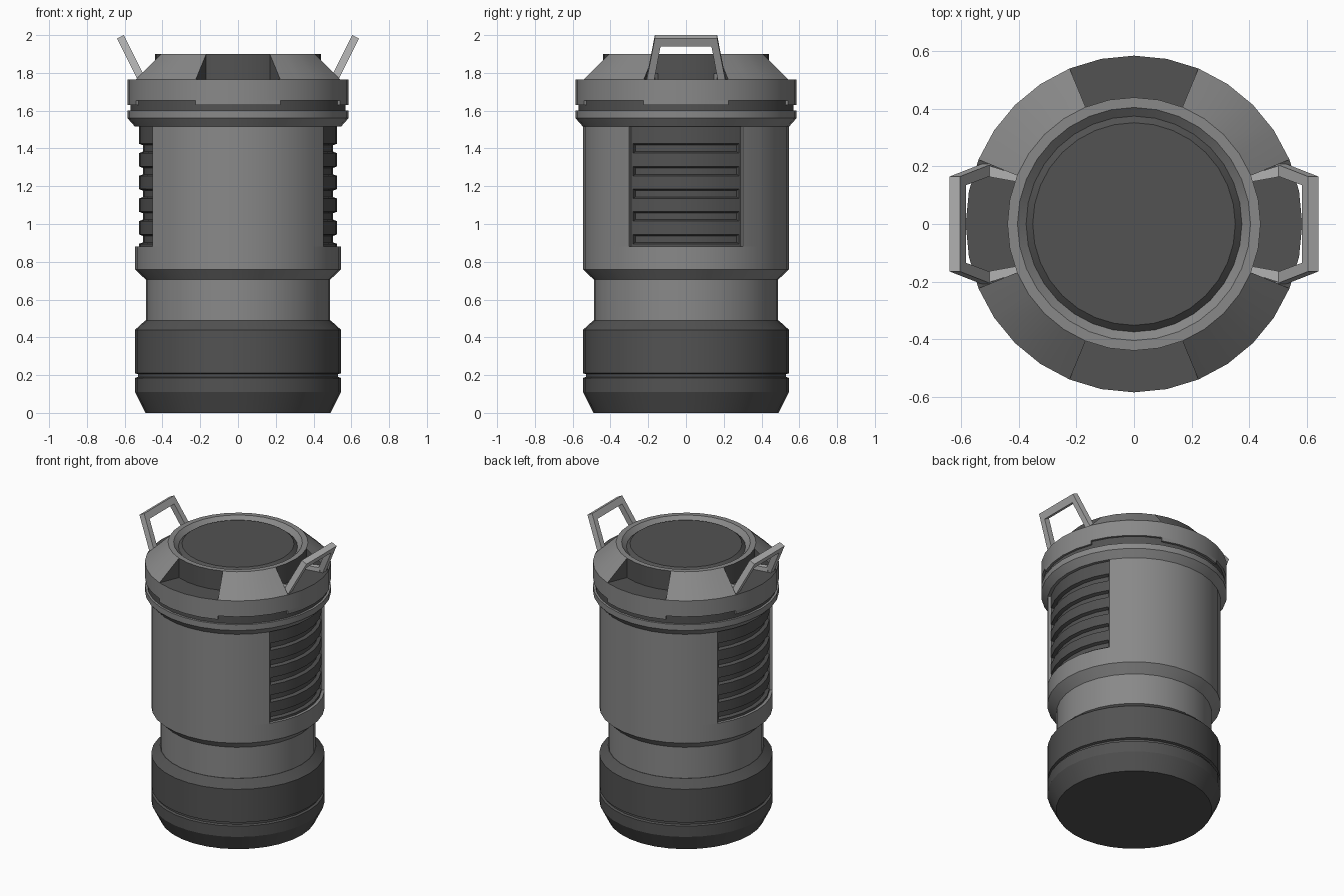
import bpy, bmesh, math
from mathutils import Vector

if "Cube" in bpy.data.objects:
    bpy.data.objects.remove(bpy.data.objects["Cube"])

SIDES = 32
STEP = 360 / SIDES


def material(name, v):
    m = bpy.data.materials.new(name)
    m.diffuse_color = (v, v, v, 1)
    m.use_nodes = True
    m.node_tree.nodes["Principled BSDF"].inputs["Base Color"].default_value = m.diffuse_color
    return m


GREY = material("mid grey", 0.25)
DARK = material("dark grey", 0.085)
PALE = material("pale grey", 0.45)
MATS = [GREY, DARK, PALE]


def finish(name, bm, smooth=True):
    bmesh.ops.remove_doubles(bm, verts=bm.verts, dist=1e-5)
    bmesh.ops.recalc_face_normals(bm, faces=bm.faces)
    me = bpy.data.meshes.new(name)
    bm.to_mesh(me)
    bm.free()
    for m in MATS:
        me.materials.append(m)
    if smooth:
        me.shade_smooth()
        me.set_sharp_from_angle(angle=math.radians(20))
    ob = bpy.data.objects.new(name, me)
    bpy.context.collection.objects.link(ob)
    return ob


def sweep(name, profile, mats, a0=0, a1=360, cap=0):
    """Turn a closed (r, z) outline round z; mats is one index or one per outline edge."""
    bm = bmesh.new()
    full = a1 - a0 >= 360
    n = max(1, math.ceil((a1 - a0) / STEP - 1e-6))
    rings = []
    for i in range(n if full else n + 1):
        a = math.radians(a0 + (a1 - a0) * i / n)
        rings.append([bm.verts.new((r * math.cos(a), r * math.sin(a), z)) for r, z in profile])
    k = len(profile)
    for i in range(n):
        p, q = rings[i], rings[(i + 1) % len(rings)]
        for j in range(k):
            j2 = (j + 1) % k
            r1, r2 = profile[j][0], profile[j2][0]
            if r1 == 0 and r2 == 0:
                continue
            if r1 == 0:
                vs = (p[j], p[j2], q[j2])
            elif r2 == 0:
                vs = (p[j], p[j2], q[j])
            else:
                vs = (p[j], p[j2], q[j2], q[j])
            f = bm.faces.new(vs)
            f.material_index = mats if isinstance(mats, int) else mats[j]
    if not full:
        for ring in (rings[0], rings[-1]):
            bm.faces.new(ring).material_index = cap
    return finish(name, bm)


# Dark base with a thin groove
sweep("base", [(0, 0), (0.49, 0), (0.545, 0.11), (0.545, 0.185), (0.53, 0.19), (0.53, 0.205),
               (0.545, 0.21), (0.545, 0.44), (0.49, 0.49), (0, 0.49)], 1)

# Neck and lower body
sweep("lower_body", [(0, 0.49), (0.488, 0.49), (0.488, 0.705), (0.545, 0.76),
                     (0.545, 0.88), (0, 0.88)], 0)

# Upper body shells, with a grooved grip in the recess on each side
GROOVES = [0.92 + 0.12 * i for i in range(5)]
grip = [(0.44, 0.88), (0.525, 0.88)]
for c in GROOVES:
    grip += [(0.525, c - 0.025), (0.503, c - 0.017), (0.503, c + 0.017), (0.525, c + 0.025)]
grip += [(0.525, 1.515), (0.44, 1.515)]
plain = [(0.44, 0.88), (0.525, 0.88), (0.525, 1.515), (0.44, 1.515)]
shell = [(0.44, 0.88), (0.545, 0.88), (0.545, 1.515), (0.44, 1.515)]
for side, mid in (("right", 0), ("left", 180)):
    sweep("body_shell_" + side, shell, 0, mid + 33.75, mid + 146.25)
    sweep("grip_" + side, grip, 1, mid - 32.2, mid + 32.2, cap=1)
    for s, a in (("a", -33.75), ("b", 32.2)):
        sweep("grip_edge_%s_%s" % (side, s), plain, 1, mid + a, mid + a + 1.55, cap=1)

# Collar flange, dark seam and lid ring
sweep("collar", [(0, 1.515), (0.545, 1.515), (0.585, 1.56), (0.585, 1.60), (0, 1.60)], 0)
sweep("seam", [(0, 1.60), (0.57, 1.60), (0.57, 1.655), (0, 1.655)], 1)
sweep("lid_ring", [(0, 1.655), (0.585, 1.655), (0.585, 1.765), (0.44, 1.765), (0, 1.765)],
      [0, 0, 1, 1, 0])

# Lid core with the V groove round the dark centre disc
sweep("lid_core", [(0, 1.765), (0.44, 1.765), (0.44, 1.90), (0.405, 1.90), (0.375, 1.87),
                   (0.352, 1.89), (0, 1.89)], [1, 1, 0, 0, 1, 1, 1])

# Four sloped lid wedges leave four notches; four tabs hang below the ring
for i in range(4):
    sweep("lid_wedge_%d" % i, [(0.43, 1.765), (0.585, 1.765), (0.44, 1.90), (0.43, 1.90)], 0,
          90 * i + 22.5, 90 * i + 67.5, cap=1)
    sweep("lid_tab_%d" % i, [(0.55, 1.63), (0.585, 1.63), (0.585, 1.656), (0.55, 1.656)], 0,
          90 * i - 22.5, 90 * i + 22.5)


def extrude_outline(bm, points, offset):
    face = bm.faces.new([bm.verts.new(p) for p in points])
    new = bmesh.ops.extrude_face_region(bm, geom=[face])["geom"]
    bmesh.ops.translate(bm, verts=[v for v in new if isinstance(v, bmesh.types.BMVert)], vec=offset)


# Leaning carry handles with short arms running in to the lid core
for name, sx in (("handle_right", 1), ("handle_left", -1)):
    bm = bmesh.new()
    up = Vector((0.447 * sx, 0, 0.894))
    out = Vector((0.894 * sx, 0, -0.447)) * 0.04
    start = Vector((0.49 * sx, 0, 1.77))
    frame = [(-0.21, 0), (-0.165, 0.257), (0.165, 0.257), (0.21, 0),
             (0.17, 0), (0.135, 0.21), (-0.135, 0.21), (-0.17, 0)]
    extrude_outline(bm, [start + up * t + Vector((0, y, 0)) for y, t in frame], out)
    for sy in (1, -1):
        arm = [(0.40, 0.145), (0.51, 0.165), (0.51, 0.205), (0.40, 0.17)]
        extrude_outline(bm, [(x * sx, y * sy, 1.766) for x, y in arm], Vector((0, 0, 0.03)))
    for f in bm.faces:
        f.material_index = 2
    finish(name, bm, smooth=False)
